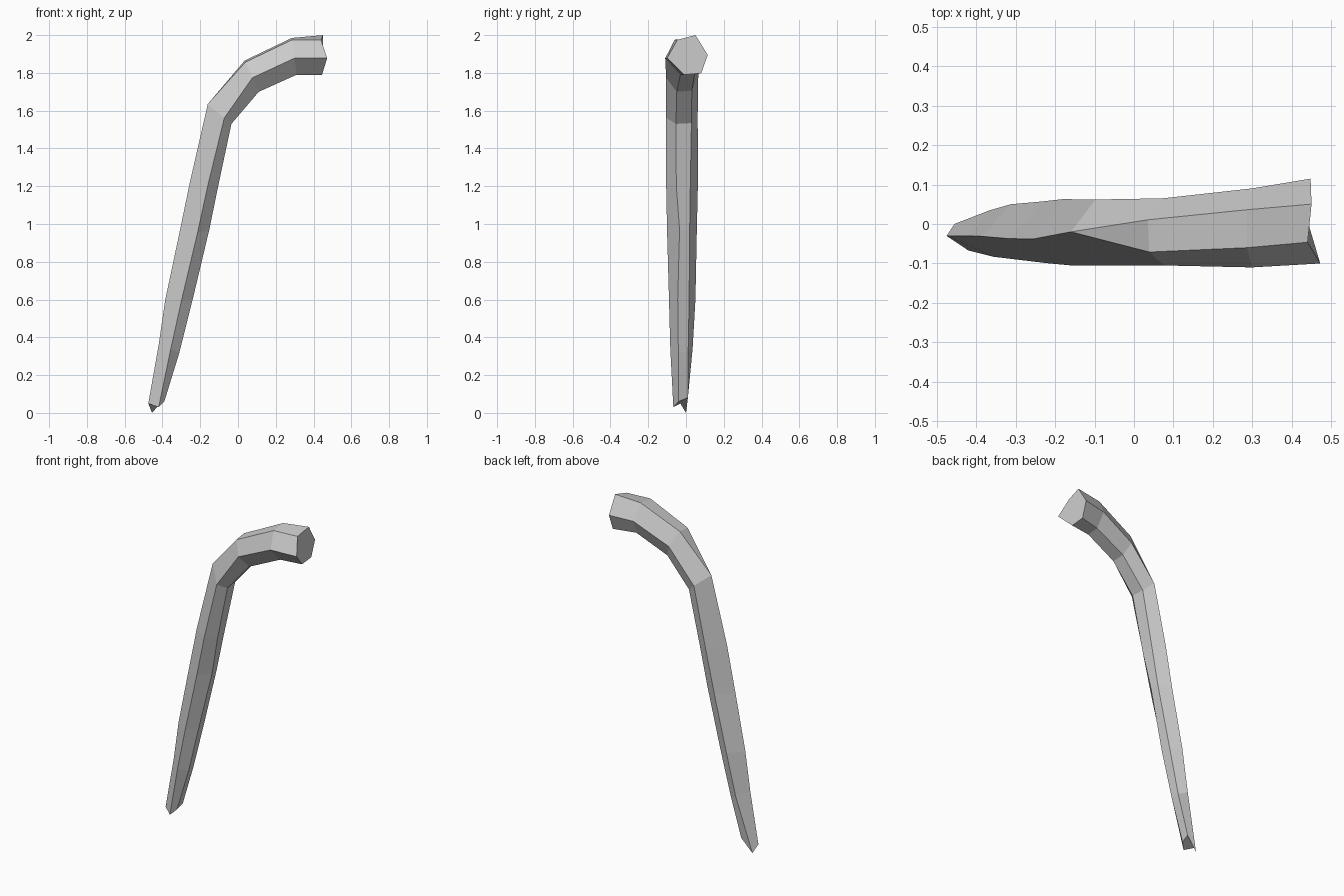
import bpy, bmesh

# Stations from handle end down the shaft:
# upper x,z | lower x,z | front y, back y | front ridge height | upper ridges | lower ridges
stations = [
    (0.45, 2.00, 0.445, 1.79, -0.10, 0.115, 0.42, (0.25, 0.70), (0.42, 0.84)),
    (0.285, 1.985, 0.31, 1.79, -0.11, 0.09, 0.45, (0.25, 0.73), (0.40, 0.78)),
    (0.035, 1.865, 0.11, 1.70, -0.105, 0.065, 0.45, (0.20, 0.68), (0.33, 0.80)),
    (-0.16, 1.635, -0.035, 1.53, -0.105, 0.062, 0.30, (0.51, 0.51), (0.31, 0.80)),
    (-0.255, 1.22, -0.105, 1.20, -0.105, 0.063, 0.36, (0.40, 0.40), (0.32, 0.76)),
    (-0.315, 0.93, -0.152, 0.97, -0.10, 0.057, 0.38, (0.40, 0.40), (0.42, 0.76)),
    (-0.385, 0.60, -0.24, 0.60, -0.09, 0.05, 0.40, (0.42, 0.42), (0.33, 0.76)),
    (-0.42, 0.36, -0.31, 0.32, -0.083, 0.035, 0.42, (0.45, 0.45), (0.36, 0.80)),
]


def section(xu, zu, xl, zl, yf, yb, ta, top, low):
    """Six-sided ring: front, upper pair, back, lower pair."""
    pts = [(ta, 0), (0.95, top[0]), (1, top[1]), (0.5, 1), (0.04, low[1]), (0, low[0])]
    if top[0] == top[1]:
        pts[1] = pts[2]
    return [(xl + (xu - xl) * t, yf + (yb - yf) * s, zl + (zu - zl) * t) for t, s in pts]


rings = [section(*s) for s in stations]
# Slanted handle face
x, y, z = rings[0][0]
rings[0][0] = (0.472, y, z)
x, y, z = rings[0][1]
rings[0][1] = (0.44, y, 1.975)
# Chiselled foot of the shaft
rings.append([(-0.42, -0.067, 0.03), (-0.475, -0.03, 0.05), (-0.475, -0.03, 0.05),
              (-0.455, 0.0, 0.0), (-0.385, 0.01, 0.08), (-0.39, -0.04, 0.06)])

# Skin the rings and cap both ends
bm = bmesh.new()
loops = [[bm.verts.new(p) for p in r] for r in rings]
for a, b in zip(loops, loops[1:]):
    for i in range(6):
        j = (i + 1) % 6
        bm.faces.new((a[i], a[j], b[j], b[i]))
for ring in (loops[0], loops[-1]):
    bm.faces.new(ring)
bmesh.ops.remove_doubles(bm, verts=bm.verts, dist=0.0005)
bmesh.ops.recalc_face_normals(bm, faces=bm.faces)

mesh = bpy.data.meshes.new("bent_stick")
bm.to_mesh(mesh)
bm.free()
bpy.context.collection.objects.link(bpy.data.objects.new("bent_stick", mesh))
